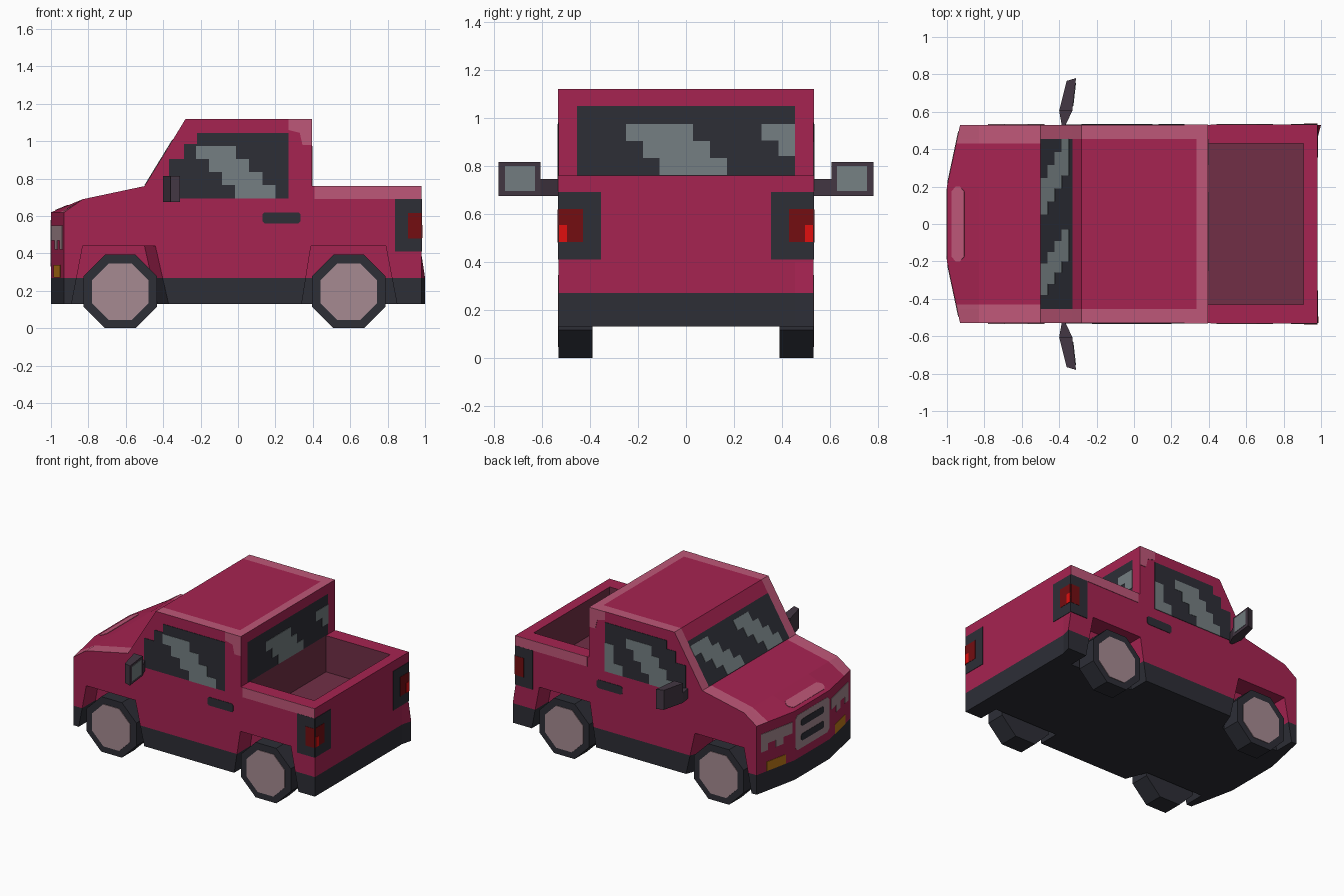
import bpy, bmesh, math
from mathutils import Vector

if "Cube" in bpy.data.objects:
    bpy.data.objects.remove(bpy.data.objects["Cube"])

# Palette (sRGB 0-255 converted to linear)
PALETTE = {
    "body_red": (166, 35, 81), "edge_pink": (190, 87, 120), "dark_trim": (45, 46, 54),
    "glass_shine": (117, 127, 130), "bed_mauve": (113, 47, 70), "mirror_plum": (67, 55, 67),
    "metal_grey": (166, 138, 145), "lamp_dark_red": (115, 13, 17),
    "lamp_red": (225, 15, 15), "amber": (192, 122, 24)}
NAMES = list(PALETTE)
MATS = {}


def linear(c):
    c /= 255
    return c / 12.92 if c < 0.04045 else ((c + 0.055) / 1.055) ** 2.4


for name, rgb in PALETTE.items():
    MATS[name] = bpy.data.materials.new(name)
    MATS[name].diffuse_color = (*[linear(c) for c in rgb], 1)


def finish(bm, name, mat=None):
    bmesh.ops.recalc_face_normals(bm, faces=bm.faces)
    mesh = bpy.data.meshes.new(name)
    bm.to_mesh(mesh)
    bm.free()
    ob = bpy.data.objects.new(name, mesh)
    bpy.context.collection.objects.link(ob)
    if mat:
        mesh.materials.append(MATS[mat])
    return ob


def prism(name, pts, origin, u, v, n, depth, mat):
    """Flat outline in the u/v plane, extruded by depth along n."""
    o, u, v, n = (Vector(a) for a in (origin, u, v, n))
    u, v, n = u.normalized(), v.normalized(), n.normalized()
    bm = bmesh.new()
    low = [bm.verts.new(o + u * a + v * b) for a, b in pts]
    top = [bm.verts.new(p.co + n * depth) for p in low]
    bm.faces.new(low)
    bm.faces.new(top)
    for i in range(len(pts)):
        j = (i + 1) % len(pts)
        bm.faces.new((low[i], low[j], top[j], top[i]))
    return finish(bm, name, mat)


def rect(a0, a1, b0, b1, c=0.0):
    """Rectangle, with clipped corners when c > 0."""
    if not c:
        return [(a0, b0), (a1, b0), (a1, b1), (a0, b1)]
    return [(a0 + c, b0), (a1 - c, b0), (a1, b0 + c), (a1, b1 - c),
            (a1 - c, b1), (a0 + c, b1), (a0, b1 - c), (a0, b0 + c)]


def streak(a, w, top, bot, n, step):
    """Stair-stepped diagonal reflection."""
    h = (top - bot) / n
    right, left = [], []
    for i in range(n):
        for z in (top - i * h, top - (i + 1) * h):
            right.append((a + w + i * step, z))
            left.append((a + i * step, z))
    return right + left[::-1]


def octagon(x, z, r):
    return [(x + r * math.cos(math.radians(22.5 + 45 * i)),
             z + r * math.sin(math.radians(22.5 + 45 * i))) for i in range(8)]


# Body: side profiles lofted across the width, with the bed sunk in the middle
W, GLASS, BED = 0.53, 0.455, 0.43


def section(y, floor):
    nose = -1 + 0.07 * max(0, abs(y) - 0.2) / 0.33
    tail = 1.0 if y == W else 0.98
    pts = [(nose, 0.13), (nose, 0.62), (-0.83, 0.69), (-0.5, 0.76), (-0.33, 1.038),
           (-0.28, 1.12), (0.335, 1.12), (0.395, 1.12), (0.395, 1.05), (0.395, 0.76),
           (0.395, floor), (0.905, floor), (0.905, 0.76), (0.98, 0.76), (0.98, 0.4),
           (tail, 0.27), (tail, 0.13)]
    return [(x, y, z) for x, z in pts]


half = [(W, 0.76), (GLASS, 0.76), (BED, 0.76), (BED, 0.5), (0.2, 0.5)]
bm = bmesh.new()
rows = [[bm.verts.new(p) for p in section(y, f)]
        for y, f in half + [(-y, f) for y, f in reversed(half)]]
for r, s in zip(rows, rows[1:]):
    for i in range(len(r)):
        j = (i + 1) % len(r)
        bm.faces.new((r[i], r[j], s[j], s[i]))
bm.faces.new(rows[0])
bm.faces.new(rows[-1])
bmesh.ops.remove_doubles(bm, verts=bm.verts, dist=0.0005)
body = finish(bm, "body")

# Wheel arches cut from both sides
arches = [([(-0.915, 0), (-0.83, 0.44), (-0.43, 0.44), (-0.33, 0)], 0.07),
          ([(0.32, 0), (0.39, 0.44), (0.79, 0.44), (0.875, 0)], 0.0)]
bm = bmesh.new()
for s in (-1, 1):
    for pts, inset in arches:
        outer = [bm.verts.new((x, s * 0.56, z)) for x, z in pts]
        inner = [bm.verts.new((x - (inset if i > 1 else 0), s * 0.38, z))
                 for i, (x, z) in enumerate(pts)]
        bm.faces.new(outer)
        bm.faces.new(inner)
        for i in range(4):
            j = (i + 1) % 4
            bm.faces.new((outer[i], outer[j], inner[j], inner[i]))
cutter = finish(bm, "arch_cutter")
cutter.hide_render = True
mod = body.modifiers.new("arches", 'BOOLEAN')
mod.operation, mod.solver, mod.object = 'DIFFERENCE', 'EXACT', cutter
bpy.context.view_layer.objects.active = body
bpy.ops.object.modifier_apply(modifier=mod.name)
bpy.data.objects.remove(cutter)


def body_colour(c, n):
    y = abs(c.y)
    if c.z < 0.27:
        return "dark_trim"
    if 0.39 < c.x < 0.91 and y < 0.435 and 0.49 < c.z < 0.755:
        return "bed_mauve"
    if n.x < -0.5 and n.z > 0.3 and c.z > 0.76:              # windshield
        return "edge_pink" if y > GLASS else "dark_trim" if c.z < 1.038 else "body_red"
    if n.x > 0.9 and c.x < 0.5 and 0.76 < c.z < 1.05 and y < GLASS:  # rear window
        return "dark_trim"
    if n.z > 0.5 and c.z > 1.11 and (y > GLASS or c.x > 0.335):      # roof border
        return "edge_pink"
    if n.z > 0.5 and c.x < -0.5 and c.z > 0.6 and y > BED:           # hood edges
        return "edge_pink"
    return "body_red"


body.data.materials.clear()
for name in NAMES:
    body.data.materials.append(MATS[name])
bm = bmesh.new()
bm.from_mesh(body.data)
bmesh.ops.bisect_plane(bm, geom=bm.verts[:] + bm.edges[:] + bm.faces[:],
                       plane_co=(0, 0, 0.27), plane_no=(0, 0, 1))
for f in bm.faces:
    f.material_index = NAMES.index(body_colour(f.calc_center_median(), f.normal))
    f.smooth = False
bm.to_mesh(body.data)
bm.free()

X, Y, Z = (1, 0, 0), (0, 1, 0), (0, 0, 1)
window = [(-0.37, 0.695), (0.27, 0.695), (0.27, 1.045), (-0.22, 1.045), (-0.22, 0.985),
          (-0.29, 0.985), (-0.29, 0.905), (-0.37, 0.905)]
roof_corner = [(0.27, 1.12), (0.395, 1.12), (0.395, 0.98), (0.345, 0.98), (0.33, 1.045),
               (0.27, 1.06)]
headlamp = [(0.02, 0.55), (0.3, 0.55), (0.3, 0.42), (0.24, 0.42), (0.24, 0.47),
            (0.17, 0.47), (0.17, 0.42), (0.1, 0.42), (0.1, 0.47), (0.02, 0.47)]

for s, side in ((-1, "right"), (1, "left")):
    out = (0, s, 0)

    def on_side(part, pts, mat, depth=0.003):
        prism(f"{side}_{part}", pts, (0, s * W, 0), X, Z, out, depth, mat)

    # Side windows, handles, pale edges
    on_side("window", window, "dark_trim")
    on_side("door_handle", rect(0.13, 0.335, 0.56, 0.62, 0.012), "dark_trim")
    on_side("roof_corner", roof_corner, "edge_pink")
    on_side("bed_rail", rect(0.41, 0.98, 0.69, 0.76), "edge_pink")
    # Tail lamps wrapping the corner
    on_side("lamp_housing_side", rect(0.84, 0.98, 0.41, 0.69), "dark_trim", 0.004)
    on_side("lamp_side", rect(0.91, 0.98, 0.48, 0.617), "lamp_dark_red", 0.006)
    for part, y0, z0, z1, mat, d in (("lamp_housing", 0.355, 0.41, 0.69, "dark_trim", 0.003),
                                     ("lamp", 0.428, 0.483, 0.62, "lamp_dark_red", 0.005),
                                     ("lamp_glow", 0.495, 0.483, 0.553, "lamp_red", 0.007)):
        prism(f"{side}_{part}", rect(y0, W, z0, z1), (0.98, 0, 0), out, Z, X, d, mat)
    # Headlamp and indicator on the slanted nose corner
    corner = ((-1, s * 0.2, 0), (0.07, s * 0.33, 0), Z, (-0.33, s * 0.07, 0))
    prism(f"{side}_headlamp", headlamp, *corner, 0.003, "metal_grey")
    prism(f"{side}_indicator", rect(0.08, 0.25, 0.272, 0.338), *corner, 0.003, "amber")
    # Wheels
    for end, x in (("front", -0.63), ("rear", 0.592)):
        prism(f"{side}_{end}_wheel", octagon(x, 0.197, 0.213), (0, s * 0.39, 0),
              X, Z, out, 0.14, "dark_trim")
        on_side(f"{end}_hub", octagon(x, 0.195, 0.163), "metal_grey", 0.004)
    # Door mirrors
    prism(f"{side}_mirror_arm", [(-0.385, 0.52), (-0.37, 0.52), (-0.33, 0.605), (-0.4, 0.605)],
          (0, 0, 0.675), X, out, Z, 0.07, "mirror_plum")
    prism(f"{side}_mirror_head", [(-0.4, 0.605), (-0.36, 0.765), (-0.31, 0.78), (-0.33, 0.605)],
          (0, 0, 0.675), X, out, Z, 0.14, "mirror_plum")
    prism(f"{side}_mirror_glass", rect(0.025, 0.15, 0.695, 0.8), (-0.33, s * 0.605, 0),
          (0.02, s * 0.175, 0), Z, (0.175, -s * 0.02, 0), 0.003, "glass_shine")

# Reflections on the side windows
prism("right_window_shine", streak(-0.225, 0.215, 0.975, 0.695, 4, 0.07),
      (0, -W, 0), X, Z, (0, -1, 0), 0.005, "glass_shine")
prism("left_window_shine", streak(-0.1, 0.2, 0.975, 0.695, 4, -0.06),
      (0, W, 0), X, Z, Y, 0.005, "glass_shine")
prism("left_window_patch", [(0.27, 0.9), (0.2, 0.9), (0.2, 0.77), (0.13, 0.77),
                            (0.13, 0.695), (0.27, 0.695)],
      (0, W, 0), X, Z, Y, 0.005, "glass_shine")

# Reflections on the rear window and windshield
prism("rear_window_shine", streak(-0.25, 0.28, 0.975, 0.762, 3, 0.07),
      (0.395, 0, 0), Y, Z, X, 0.003, "glass_shine")
prism("rear_window_patch", [(0.315, 0.975), (0.455, 0.975), (0.455, 0.84), (0.385, 0.84),
                            (0.385, 0.905), (0.315, 0.905)],
      (0.395, 0, 0), Y, Z, X, 0.003, "glass_shine")
for i, (a, w, step) in enumerate(((0.26, 0.195, -0.07), (-0.2, 0.17, -0.06))):
    prism(f"windshield_shine_{i}", streak(a, w, 0.29, 0.005, 4, step),
          (-0.5, 0, 0.76), Y, (0.22, 0, 0.36), (-0.36, 0, 0.22), 0.003, "glass_shine")

# Hood lip and grille
prism("hood_lip", rect(-0.2, 0.2, 0.027, 0.1, 0.025), (-1, 0, 0.62), Y, (0.17, 0, 0.07),
      (-0.07, 0, 0.17), 0.003, "edge_pink")
prism("grille", rect(-0.19, 0.19, 0.33, 0.58, 0.02), (-0.9985, 0, 0), Y, Z, (-1, 0, 0),
      0.003, "metal_grey")
for i, z in enumerate((0.38, 0.485)):
    prism(f"grille_slot_{i}", rect(-0.13, 0.13, z, z + 0.05, 0.012), (-0.9985, 0, 0), Y, Z,
          (-1, 0, 0), 0.005, "dark_trim")

for m in bpy.data.materials:
    if m.users and not m.is_grease_pencil:
        m.use_nodes = True
        m.node_tree.nodes["Principled BSDF"].inputs["Base Color"].default_value = m.diffuse_color
